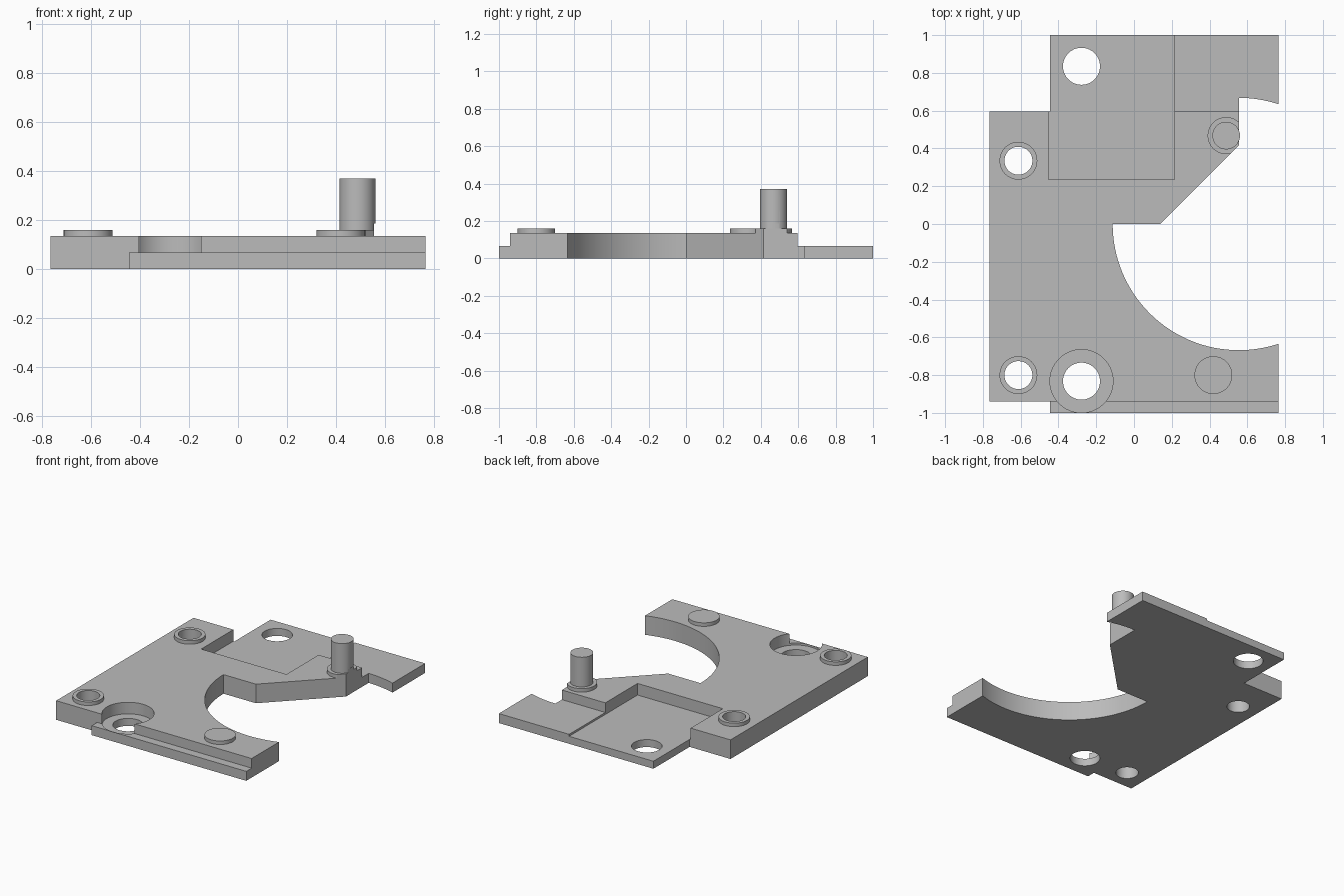
import bpy, bmesh
from math import sin, cos, radians

if "Cube" in bpy.data.objects:
    bpy.data.objects.remove(bpy.data.objects["Cube"])

grey = bpy.data.materials.new("plain grey")
grey.use_nodes = True
colour = (0.5, 0.5, 0.5, 1)
grey.diffuse_color = colour
grey.node_tree.nodes["Principled BSDF"].inputs["Base Color"].default_value = colour


def prism(name, outline, low, high):
    """Extrude a closed counter-clockwise outline between two heights."""
    bm = bmesh.new()
    base = bm.faces.new([bm.verts.new((x, y, low)) for x, y in outline])
    grown = bmesh.ops.extrude_face_region(bm, geom=[base])["geom"]
    bmesh.ops.translate(bm, vec=(0, 0, high - low),
                        verts=[v for v in grown if isinstance(v, bmesh.types.BMVert)])
    bmesh.ops.recalc_face_normals(bm, faces=bm.faces)
    mesh = bpy.data.meshes.new(name)
    bm.to_mesh(mesh)
    bm.free()
    mesh.materials.append(grey)
    obj = bpy.data.objects.new(name, mesh)
    bpy.context.collection.objects.link(obj)
    return obj


def box(name, x0, x1, y0, y1, low, high):
    return prism(name, [(x0, y0), (x1, y0), (x1, y1), (x0, y1)], low, high)


def arc(x, y, r, start, end, steps):
    angles = [radians(start + (end - start) * i / steps) for i in range(steps + 1)]
    return [(x + r * cos(a), y + r * sin(a)) for a in angles]


def disc(name, x, y, r, low, high):
    return prism(name, arc(x, y, r, 0, 360, 64)[:-1], low, high)


def combine(obj, tool, operation="DIFFERENCE"):
    """Apply a boolean and discard the tool."""
    mod = obj.modifiers.new(operation, "BOOLEAN")
    mod.operation = operation
    mod.solver = "EXACT"
    mod.object = tool
    bpy.context.view_layer.objects.active = obj
    bpy.ops.object.modifier_apply(modifier=mod.name)
    bpy.data.objects.remove(tool)


TOP, FLANGE, FLOOR, BOSS = 0.135, 0.067, 0.053, 0.16


def opening():
    """Large round bite with the slanted shoulder beside the pin."""
    outline = arc(0.555, 0, 0.668, 180, 450, 96) + [(0.555, 0.415), (0.14, 0)]
    return prism("opening_cutter", outline, -0.1, 0.185)


def bore(x, y, r):
    return disc("bore_cutter", x, y, r, -0.1, 0.3)


# Main plate with thin front and back flanges
plate = box("base_plate", -0.765, 0.765, -0.94, 0.595, 0, TOP)
combine(plate, box("flange", -0.445, 0.765, -1, 1, 0, FLANGE), "UNION")
combine(plate, opening())

# Recessed rear pocket and counterbore
combine(plate, box("pocket_cutter", -0.453, 0.215, 0.235, 1.1, FLOOR, 0.3))
combine(plate, disc("counterbore_cutter", -0.278, -0.832, 0.167, FLOOR, 0.3))

# Through holes
for y in (-0.832, 0.835):
    combine(plate, bore(-0.278, y, 0.098))
parts = [plate]

# Raised collars around the small holes
for name, y in (("front_collar", -0.8), ("back_collar", 0.335)):
    combine(plate, bore(-0.612, y, 0.074))
    collar = disc(name, -0.612, y, 0.1, TOP, BOSS)
    combine(collar, bore(-0.612, y, 0.074))
    parts.append(collar)

# Solid front pad
parts.append(disc("front_pad", 0.42, -0.8, 0.1, TOP, BOSS))

# Upright pin and its collar, trimmed flush with the opening
for name, r, high in (("pin_collar", 0.098, BOSS), ("pin", 0.073, 0.37)):
    part = disc(name, 0.488, 0.468, r, TOP, high)
    combine(part, opening())
    parts.append(part)

# Smooth round walls, crisp edges
bpy.ops.object.select_all(action="DESELECT")
for part in parts:
    part.select_set(True)
bpy.context.view_layer.objects.active = plate
bpy.ops.object.shade_smooth_by_angle(angle=radians(30))
